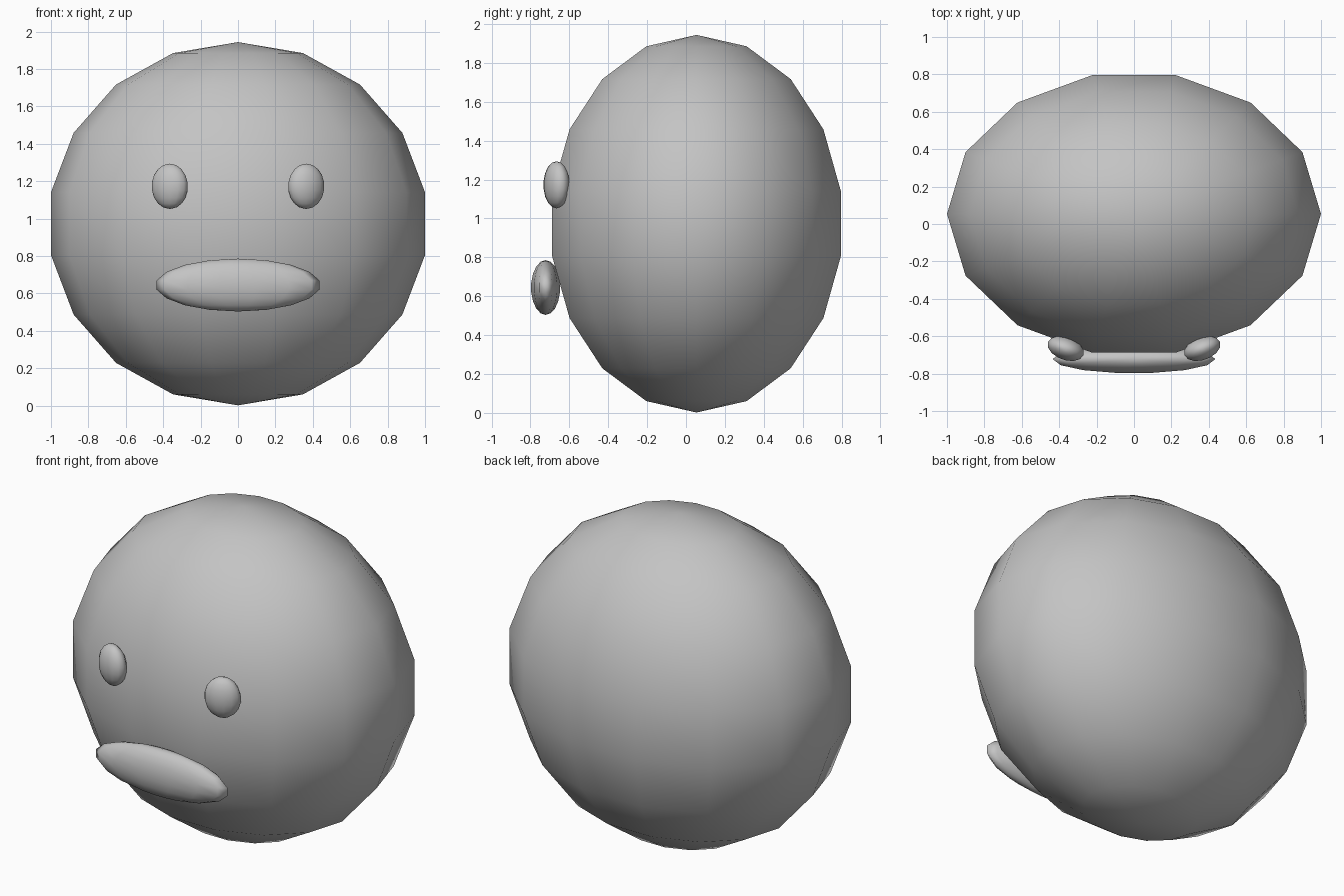
import bpy, bmesh, math
from mathutils import Matrix, Vector

if "Cube" in bpy.data.objects:
    bpy.data.objects.remove(bpy.data.objects["Cube"])

grey = bpy.data.materials.new("plain_grey")
grey.diffuse_color = (0.55, 0.55, 0.55, 1)
grey.use_nodes = True
grey.node_tree.nodes["Principled BSDF"].inputs["Base Color"].default_value = grey.diffuse_color

SEGS, RINGS = 14, 9


def ellipsoid(name, centre, radii, turn=0.0):
    """Smooth-shaded coarse ball, poles on z, first meridian on +x."""
    bm = bmesh.new()
    rings = []
    for r in range(1, RINGS):
        t = math.pi * r / RINGS
        rings.append([bm.verts.new((math.sin(t) * math.cos(2 * math.pi * s / SEGS),
                                    math.sin(t) * math.sin(2 * math.pi * s / SEGS),
                                    math.cos(t))) for s in range(SEGS)])
    top, bottom = bm.verts.new((0, 0, 1)), bm.verts.new((0, 0, -1))
    for s in range(SEGS):
        n = (s + 1) % SEGS
        bm.faces.new((top, rings[0][s], rings[0][n]))
        bm.faces.new((bottom, rings[-1][n], rings[-1][s]))
        for a, b in zip(rings, rings[1:]):
            bm.faces.new((a[s], b[s], b[n], a[n]))
    bm.transform(Matrix.LocRotScale(Vector(centre), Matrix.Rotation(turn, 3, 'Z'), Vector(radii)))
    bm.normal_update()
    for f in bm.faces:
        f.smooth = True
    me = bpy.data.meshes.new(name)
    bm.to_mesh(me)
    bm.free()
    me.materials.append(grey)
    ob = bpy.data.objects.new(name, me)
    bpy.context.collection.objects.link(ob)
    return ob


# Head: rounded, flattened front to back
ellipsoid("head", (0, 0.054, 0.973), (1.015, 0.773, 0.971))

# Mouth: wide lip bulging from the front
ellipsoid("mouth", (0, -0.722, 0.645), (0.442, 0.077, 0.141))

# Eyes: mirrored pair, turned to follow the head surface
for side, label in ((-1, "left"), (1, "right")):
    ellipsoid("eye_" + label, (side * 0.365, -0.666, 1.173),
              (0.103, 0.062, 0.121), side * math.radians(20))
